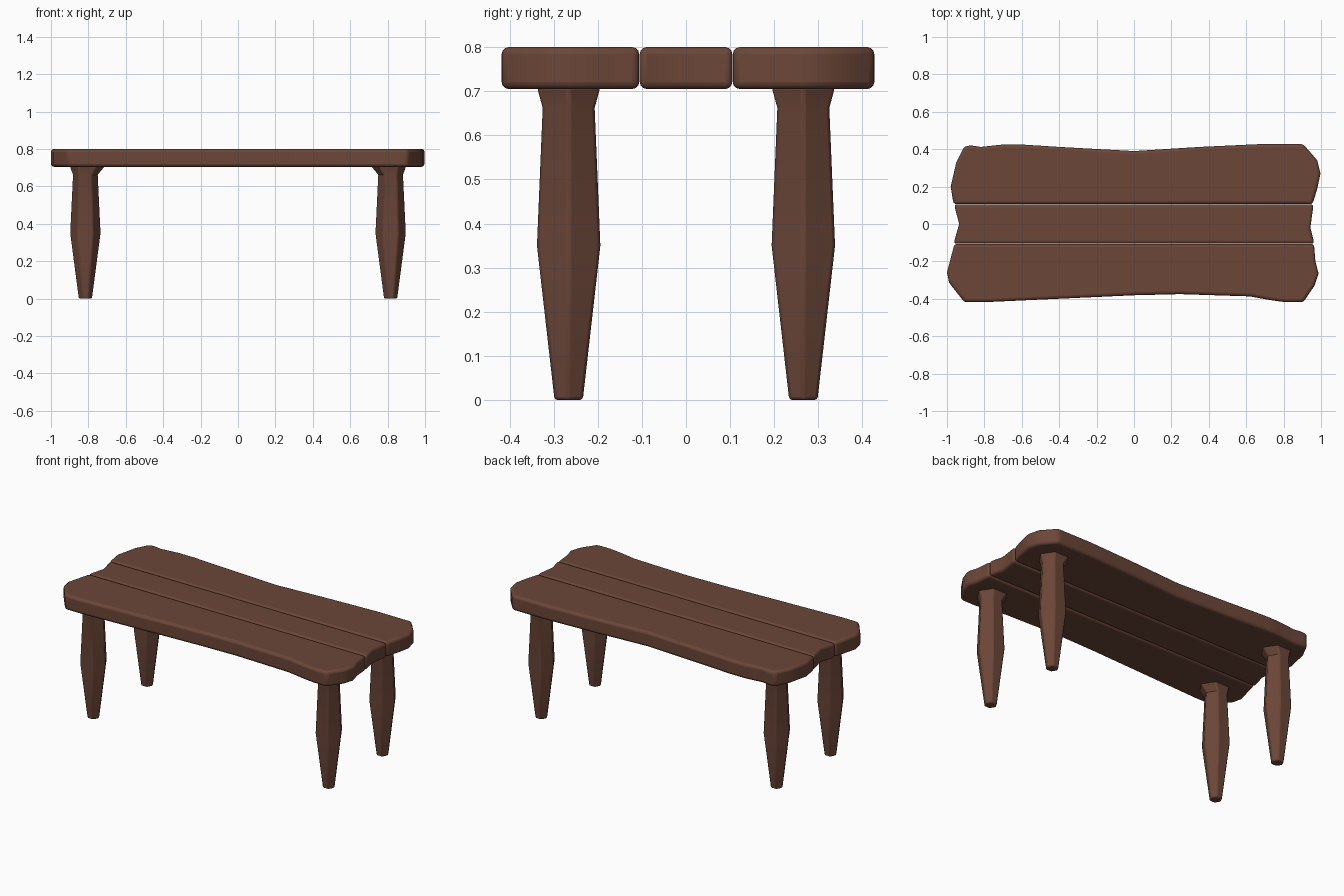
import bpy, bmesh, math

if "Cube" in bpy.data.objects:
    bpy.data.objects.remove(bpy.data.objects["Cube"])

wood = bpy.data.materials.new("brown_wood")
wood.diffuse_color = (0.15, 0.062, 0.04, 1)
wood.use_nodes = True
wood.node_tree.nodes["Principled BSDF"].inputs["Base Color"].default_value = wood.diffuse_color


def finish(name, bm, bevel, segments):
    bmesh.ops.recalc_face_normals(bm, faces=bm.faces)
    mesh = bpy.data.meshes.new(name)
    bm.to_mesh(mesh)
    bm.free()
    obj = bpy.data.objects.new(name, mesh)
    bpy.context.collection.objects.link(obj)
    mesh.materials.append(wood)
    mod = obj.modifiers.new("rounded_edges", 'BEVEL')
    mod.width = bevel
    mod.segments = segments
    mod.limit_method = 'ANGLE'
    mod.angle_limit = math.radians(40)
    bpy.ops.object.select_all(action='DESELECT')
    obj.select_set(True)
    bpy.context.view_layer.objects.active = obj
    bpy.ops.object.shade_smooth_by_angle(angle=math.radians(35))
    return obj


def plank(name, outline, z0=0.705, z1=0.8):
    bm = bmesh.new()
    face = bm.faces.new([bm.verts.new((x, y, z0)) for x, y in outline])
    top = bmesh.ops.extrude_face_region(bm, geom=[face])['geom']
    for v in top:
        if isinstance(v, bmesh.types.BMVert):
            v.co.z = z1
    return finish(name, bm, 0.016, 3)


# Table top: three planks with wavy hand-cut edges
plank("back_plank", [
    (-0.965, 0.106), (-0.98, 0.2), (-0.95, 0.33), (-0.907, 0.415), (-0.87, 0.42),
    (-0.82, 0.412), (-0.7, 0.425), (-0.6, 0.425), (-0.4, 0.412), (0, 0.39),
    (0.35, 0.412), (0.67, 0.427), (0.905, 0.427), (0.98, 0.34), (0.997, 0.27),
    (0.98, 0.19), (0.955, 0.106)])
plank("middle_plank", [
    (-0.962, 0.105), (-0.935, 0), (-0.965, -0.105),
    (0.965, -0.105), (0.943, -0.02), (0.96, 0.105)])
plank("front_plank", [
    (-0.96, -0.106), (-1.0, -0.26), (-0.988, -0.315), (-0.907, -0.418), (-0.8, -0.418),
    (0, -0.381), (0.245, -0.375), (0.62, -0.387), (0.73, -0.407), (0.81, -0.418),
    (0.905, -0.418), (0.965, -0.33), (0.987, -0.265), (0.97, -0.2), (0.962, -0.106)])

# Legs: six-sided tapered posts, (height, x radius, y radius, inward shift)
RINGS = [(0.0, 0.037, 0.037, 0), (0.35, 0.083, 0.083, 0),
         (0.662, 0.068, 0.068, 0), (0.71, 0.097, 0.083, 0.011)]


def leg(name, sx, sy):
    bm = bmesh.new()
    rings = []
    for z, rx, ry, shift in RINGS:
        rings.append([bm.verts.new((sx * (0.816 - shift) + rx * math.cos(i * math.pi / 3),
                                    sy * 0.266 + ry * math.sin(i * math.pi / 3), z))
                      for i in range(6)])
    for a, b in zip(rings, rings[1:]):
        for i in range(6):
            j = (i + 1) % 6
            bm.faces.new((a[i], a[j], b[j], b[i]))
    bm.faces.new(rings[0])
    bm.faces.new(rings[-1])
    finish(name, bm, 0.007, 2)


for sx, side in ((-1, "left"), (1, "right")):
    for sy, end in ((-1, "front"), (1, "back")):
        leg(f"{end}_{side}_leg", sx, sy)
